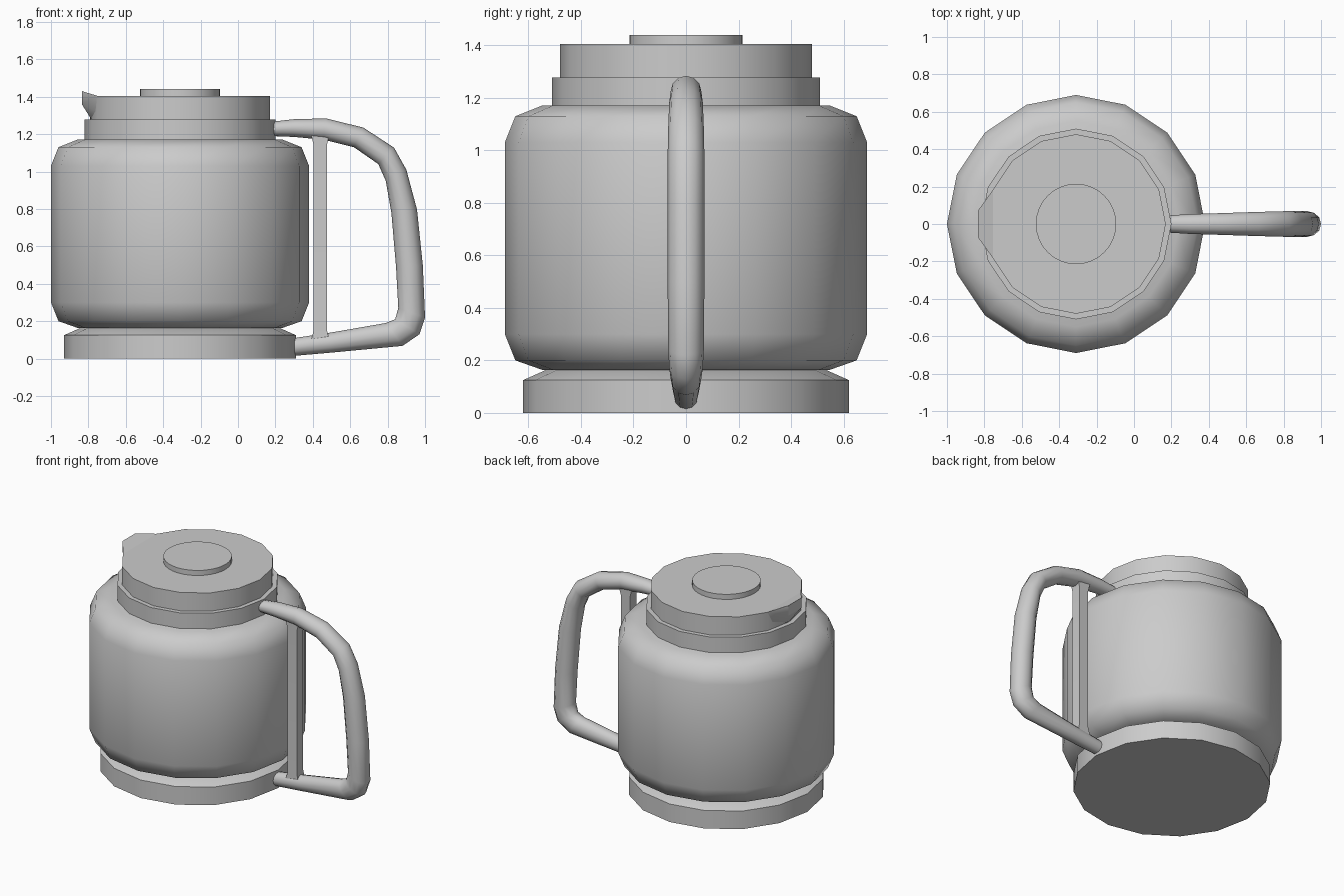
import bpy, bmesh
from math import cos, sin, pi, radians

if "Cube" in bpy.data.objects:
    bpy.data.objects.remove(bpy.data.objects["Cube"])

CX = -0.31  # jug axis


def finish(name, bm, angle=30):
    bmesh.ops.recalc_face_normals(bm, faces=bm.faces[:])
    me = bpy.data.meshes.new(name)
    bm.to_mesh(me)
    bm.free()
    ob = bpy.data.objects.new(name, me)
    bpy.context.collection.objects.link(ob)
    bpy.ops.object.select_all(action='DESELECT')
    ob.select_set(True)
    bpy.context.view_layer.objects.active = ob
    bpy.ops.object.shade_smooth_by_angle(angle=radians(angle))
    return ob


def skin(bm, rings):
    """Join rings of verts with quads and cap both ends."""
    n = len(rings[0])
    for a, b in zip(rings, rings[1:]):
        for i in range(n):
            j = (i + 1) % n
            bm.faces.new((a[i], a[j], b[j], b[i]))
    bm.faces.new(rings[0])
    bm.faces.new(rings[-1])


def lathe(name, profile, sides=16, angle=30):
    bm = bmesh.new()
    rings = [[bm.verts.new((CX + r * cos(2 * pi * i / sides),
                            r * sin(2 * pi * i / sides), z))
              for i in range(sides)] for r, z in profile]
    skin(bm, rings)
    return finish(name, bm, angle)


# Stacked round parts: (radius, height) profiles
lathe("base", [(0.62, 0), (0.62, 0.125), (0.53, 0.165)])
lathe("body", [(0.545, 0.163), (0.65, 0.2), (0.69, 0.3), (0.69, 1.03),
               (0.65, 1.13), (0.55, 1.17)], angle=55)
lathe("collar", [(0.51, 1.165), (0.51, 1.278)])
lathe("lid", [(0.48, 1.27), (0.48, 1.405)])
lathe("lid_knob", [(0.215, 1.40), (0.215, 1.44)], sides=32)

# Pouring lip on the lid
bm = bmesh.new()
for x, y, z in [(-0.753, 0.184, 1.405), (-0.835, 0.07, 1.43),
                (-0.835, 0.07, 1.36), (-0.785, 0.02, 1.28), (-0.753, 0.15, 1.32)]:
    for s in (-1, 1):
        bm.verts.new((x, s * y, z))
bmesh.ops.convex_hull(bm, input=bm.verts[:])
finish("spout", bm)

# Handle: outer x, z, inner x, z, half width in y
stations = [
    (0.17, 1.265, 0.17, 1.19, 0.045), (0.30, 1.28, 0.30, 1.185, 0.053),
    (0.47, 1.284, 0.46, 1.17, 0.058), (0.67, 1.235, 0.62, 1.13, 0.064),
    (0.834, 1.128, 0.75, 1.04, 0.068), (0.90, 1.01, 0.79, 0.95, 0.07),
    (0.957, 0.797, 0.82, 0.78, 0.07), (0.988, 0.50, 0.845, 0.49, 0.07),
    (1.0, 0.22, 0.857, 0.27, 0.068), (0.97, 0.13, 0.84, 0.21, 0.064),
    (0.88, 0.068, 0.79, 0.19, 0.058), (0.50, 0.032, 0.49, 0.138, 0.05),
    (0.27, 0.012, 0.27, 0.105, 0.045)]
bm = bmesh.new()
rings = []
for xo, zo, xi, zi, hy in stations:
    ring = []
    for i in range(12):
        c, s = cos(i * pi / 6), sin(i * pi / 6)
        ring.append(bm.verts.new(((xo + xi) / 2 + c * (xo - xi) / 2, s * hy,
                                  (zo + zi) / 2 + c * (zo - zi) / 2)))
    rings.append(ring)
skin(bm, rings)
finish("handle", bm, 60)

# Square strut inside the handle, flared where it meets the tube
bm = bmesh.new()
rings = []
for z, h in [(0.09, 0.05), (0.155, 0.035), (1.14, 0.035), (1.20, 0.05)]:
    rings.append([bm.verts.new((0.44 + sx * h, sy * min(h, 0.037), z))
                  for sx, sy in [(-1, -1), (1, -1), (1, 1), (-1, 1)]])
skin(bm, rings)
finish("handle_strut", bm)
